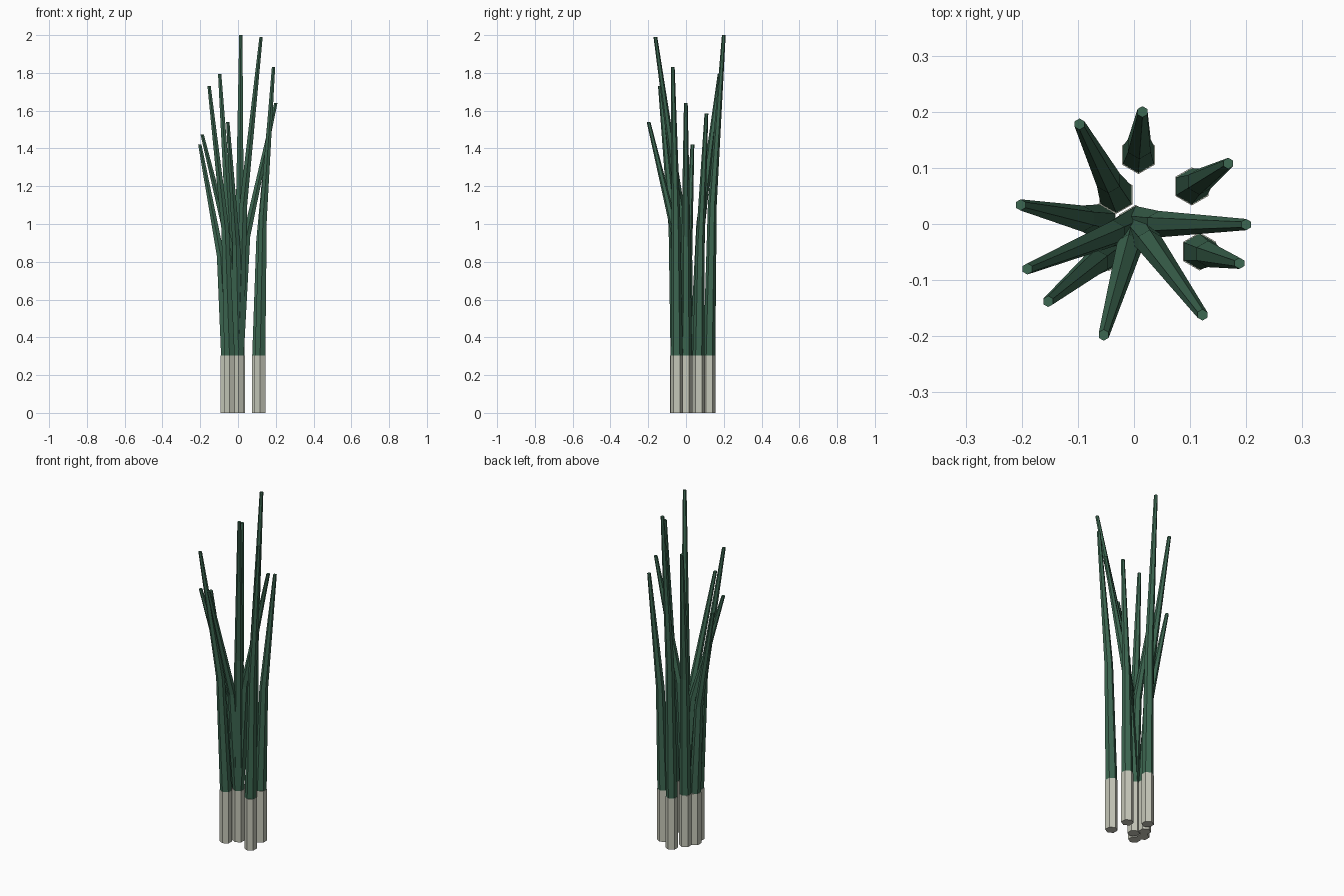
import bpy, bmesh, math
from mathutils import Vector

cube = bpy.data.objects.get("Cube")
if cube:
    bpy.data.objects.remove(cube, do_unlink=True)


def material(name, rgb):
    m = bpy.data.materials.new(name)
    m.use_nodes = True
    m.diffuse_color = (*rgb, 1)
    m.node_tree.nodes["Principled BSDF"].inputs["Base Color"].default_value = (*rgb, 1)
    return m


LEAF_GREEN = material("leaf green", (0.046, 0.135, 0.082))
STEM_WHITE = material("stem white", (0.56, 0.57, 0.48))
SIDES = 6
STEM_TOP = 0.305
STEM_RADIUS = 0.034


def tube(name, rings, mat):
    """Capped six-sided tube through (centre, radius) rings."""
    bm = bmesh.new()
    loops = []
    for centre, radius in rings:
        loop = []
        for i in range(SIDES):
            a = math.tau * (i + 0.5) / SIDES
            loop.append(bm.verts.new(centre + radius * Vector((math.cos(a), math.sin(a), 0))))
        loops.append(loop)
    for low, high in zip(loops, loops[1:]):
        for i in range(SIDES):
            j = (i + 1) % SIDES
            bm.faces.new((low[i], low[j], high[j], high[i]))
    bm.faces.new(reversed(loops[0]))
    bm.faces.new(loops[-1])
    mesh = bpy.data.meshes.new(name)
    bm.to_mesh(mesh)
    bm.free()
    mesh.materials.append(mat)
    obj = bpy.data.objects.new(name, mesh)
    bpy.context.collection.objects.link(obj)


def leaf(name, base, tip):
    """Tapered leaf that rises steeply, then bends outward to its tip."""
    start = Vector((*base, STEM_TOP))
    end = Vector(tip)
    bend = start.lerp(end, 0.21)
    bend.z = start.z + 0.47 * (end.z - start.z)
    tube(name, [(start, 0.032), (bend, 0.0235), (end, 0.010)], LEAF_GREEN)


# Each stalk: base position, then the tips of its leaves
stalks = [
    ((0.008, 0.123), [(0.015, 0.2, 2.0)]),
    ((0.103, 0.067), [(0.168, 0.108, 1.585)]),
    ((0.117, -0.049), [(0.188, -0.07, 1.83)]),
    ((-0.032, 0.052), [(-0.097, 0.178, 1.795)]),
    ((-0.062, 0.003), [(-0.202, 0.034, 1.42)]),
    ((-0.045, -0.05), [(-0.153, -0.138, 1.73)]),
    ((0.003, 0.0), [(0.2, -0.001, 1.64), (0.122, -0.162, 1.99),
                    (-0.054, -0.198, 1.54), (-0.19, -0.08, 1.475)]),
]

for n, (base, tips) in enumerate(stalks, 1):
    # White stem
    tube(f"stem_{n}", [(Vector((*base, 0)), STEM_RADIUS),
                       (Vector((*base, STEM_TOP)), STEM_RADIUS)], STEM_WHITE)
    # Green leaves
    for k, tip in enumerate(tips, 1):
        leaf(f"leaf_{n}_{k}", base, tip)
